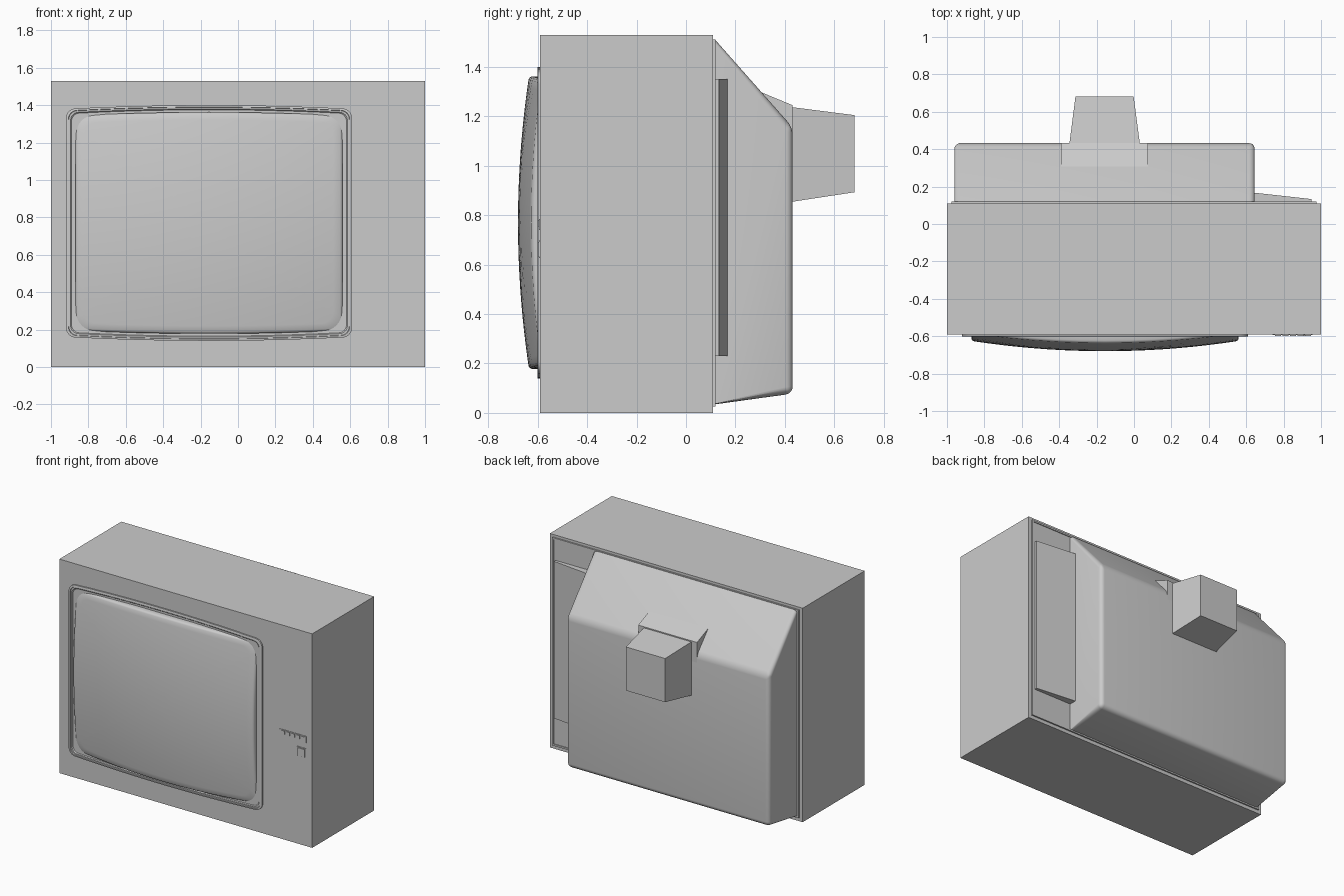
import bpy, bmesh, math

if "Cube" in bpy.data.objects:
    bpy.data.objects.remove(bpy.data.objects["Cube"])


def finish(name, bm, smooth=False):
    bmesh.ops.recalc_face_normals(bm, faces=bm.faces)
    me = bpy.data.meshes.new(name)
    bm.to_mesh(me)
    bm.free()
    ob = bpy.data.objects.new(name, me)
    bpy.context.collection.objects.link(ob)
    if smooth:
        bpy.ops.object.select_all(action='DESELECT')
        ob.select_set(True)
        bpy.context.view_layer.objects.active = ob
        bpy.ops.object.shade_smooth_by_angle(angle=math.radians(35))
    return ob


def loft(name, rings, smooth=False):
    """Skin matching closed rings and cap both ends."""
    bm = bmesh.new()
    vs = [[bm.verts.new(p) for p in r] for r in rings]
    n = len(vs[0])
    for a, b in zip(vs, vs[1:]):
        for i in range(n):
            j = (i + 1) % n
            bm.faces.new((a[i], a[j], b[j], b[i]))
    bm.faces.new(vs[0])
    bm.faces.new(vs[-1])
    return finish(name, bm, smooth)


def rect(x0, x1, z0, z1, y):
    return [(x0, y, z0), (x1, y, z0), (x1, y, z1), (x0, y, z1)]


def box(name, x0, x1, y0, y1, z0, z1):
    return loft(name, [rect(x0, x1, z0, z1, y0), rect(x0, x1, z0, z1, y1)])


def outline(hw, hh, r, bow, side=10, arc=6):
    """Rounded rectangle (x, z) whose top and bottom bow outward."""
    pts = []
    for k, (sx, sz) in enumerate([(1, 1), (-1, 1), (-1, -1), (1, -1)]):
        for i in range(arc + 1):
            a = math.pi / 2 * (k + i / arc)
            pts.append((sx * (hw - r) + r * math.cos(a), sz * (hh - r) + r * math.sin(a)))
    out = []
    for i, (x, z) in enumerate(pts):
        out.append((x, z))
        if i % (arc + 1) == arc:
            x2, z2 = pts[(i + 1) % len(pts)]
            out += [(x + (x2 - x) * t / side, z + (z2 - z) * t / side) for t in range(1, side)]
    return [(x, z + bow * (1 - (x / hw) ** 2) * z / hh) for x, z in out]


def prism(name, profile, x0, x1):
    """Extrude a (y, z) side profile across x."""
    return loft(name, [[(x, y, z) for y, z in profile] for x in (x0, x1)])


CX, CZ = -0.155, 0.77

# Main cabinet
box("cabinet", -1, 1, -0.59, 0.11, 0, 1.53)

# Stepped surround of the screen: half width, half height, radius, y
steps = [(.765, .61, .05, -.585), (.765, .61, .05, -.6), (.752, .6, .045, -.602),
         (.75, .598, .045, -.597), (.74, .59, .04, -.597), (.735, .585, .04, -.592)]
loft("screen_surround", [[(CX + x, y, CZ + z) for x, z in outline(hw, hh, r, .02)]
                         for hw, hh, r, y in steps], True)

# Bulging picture tube glass
HW, HH = .715, .575
edge = outline(HW, HH, .065, .017)


def glass_ring(t, drop=0):
    return [(CX + x * t, -.68 + .055 * (x * t / HW) ** 2 + .042 * (z * t / HH) ** 2 + drop, CZ + z * t)
            for x, z in edge]


glass = [glass_ring(1, .04), glass_ring(1, .012), glass_ring(.993, .004), glass_ring(.98)]
glass += [glass_ring(t / 10) for t in (9.3, 8.5, 7.5, 6.5, 5.5, 4.5, 3.5, 2.5, 1.5, .7)]
loft("screen_glass", glass, True)

# Control strip with small buttons, and the power switch
box("control_strip", .74, .955, -.594, -.585, .74, .785)
for i in range(5):
    x = .755 + i * .04
    box("small_button", x, x + .032, -.598, -.59, .755, .78)
box("power_frame", .882, .952, -.594, -.585, .627, .697)
box("power_button", .888, .946, -.599, -.59, .633, .691)

# Rear rim around a slightly sunken back board
loft("back_board", [rect(-h, h, .025 + d, 1.512 - d, y) for h, d, y in
                    [(.975, 0, .1), (.975, 0, .12), (.963, .012, .12), (.963, .012, .114)]])

# Rear housing: sloped top, softened rear edges
housing = prism("rear_housing", [(.1, .035), (.12, .035), (.432, .078), (.432, 1.155),
                                 (.12, 1.508), (.1, 1.508)], -.96, .645)
bm = bmesh.new()
bm.from_mesh(housing.data)
bpy.data.objects.remove(housing)
soft = [e for e in bm.edges if max(v.co.y for v in e.verts) > .2]
bmesh.ops.bevel(bm, geom=soft, offset=.03, segments=5, profile=.5, affect='EDGES')
finish("rear_housing", bm, True)

# Wedge-shaped access panel beside the housing
loft("side_panel", [[(.6, .1, z), (.95, .1, z), (.95, .133, z), (.6, .172, z)] for z in (.23, 1.352)])

# Tube neck cover and the small hood above it
prism("neck_hood", [(.27, 1.312), (.432, 1.245), (.432, 1.1), (.27, 1.1)], -.39, .075)
loft("neck_cover", [rect(-.35, .036, .85, 1.242, .4), rect(-.345, .031, .855, 1.237, .432),
                    rect(-.313, -.002, .893, 1.205, .682)])
